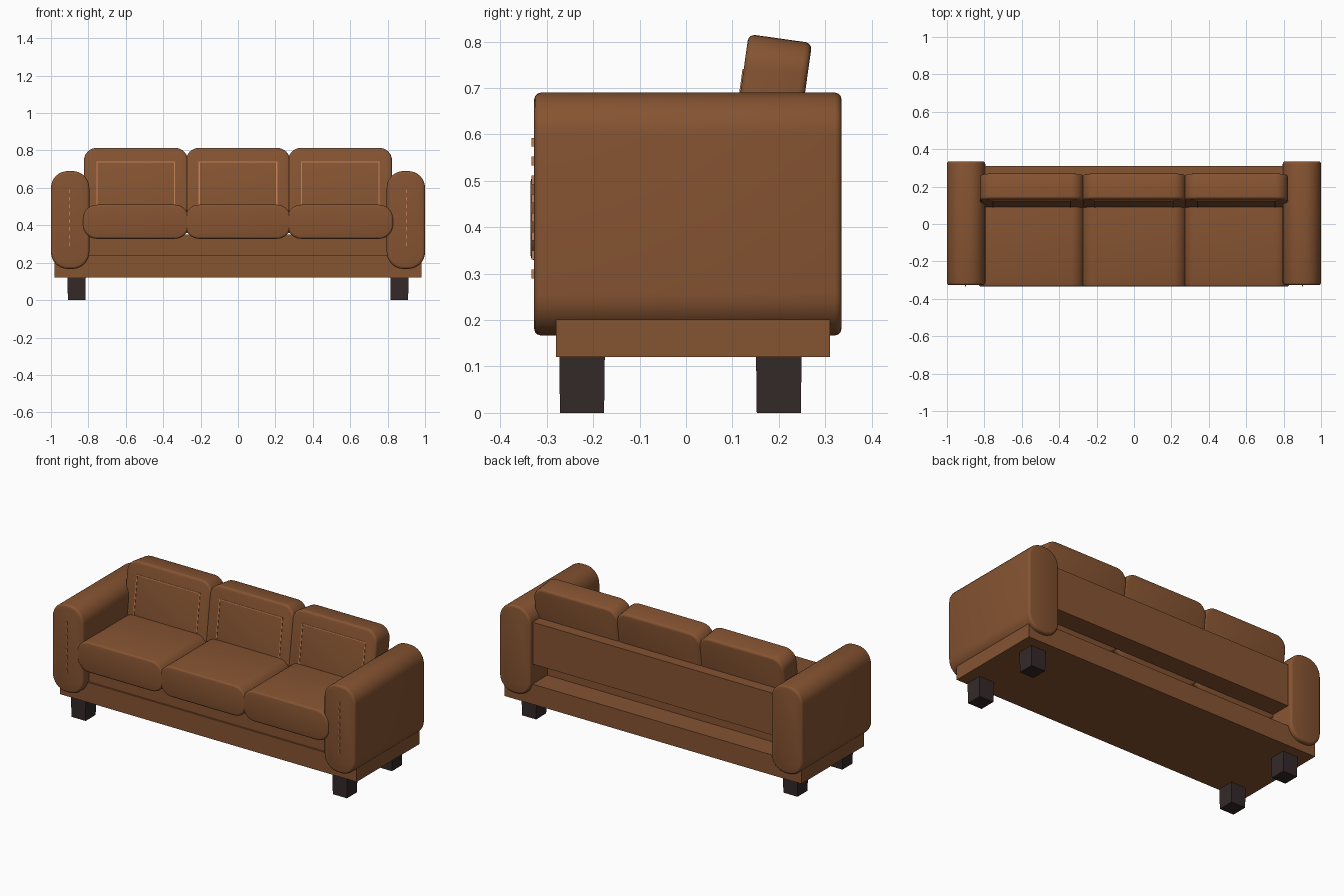
import bpy, bmesh, math
from mathutils import Matrix

if "Cube" in bpy.data.objects:
    bpy.data.objects.remove(bpy.data.objects["Cube"])


def material(name, color):
    m = bpy.data.materials.new(name)
    m.diffuse_color = (*color, 1)
    m.use_nodes = True
    m.node_tree.nodes["Principled BSDF"].inputs["Base Color"].default_value = m.diffuse_color
    return m


LEATHER = material("brown leather", (0.235, 0.087, 0.031))
STITCH = material("tan stitching", (0.53, 0.21, 0.09))
WOOD = material("dark wood", (0.035, 0.022, 0.022))


def finish(name, bm, mat, smooth=False):
    bmesh.ops.recalc_face_normals(bm, faces=bm.faces)
    me = bpy.data.meshes.new(name)
    bm.to_mesh(me)
    bm.free()
    me.materials.append(mat)
    ob = bpy.data.objects.new(name, me)
    bpy.context.collection.objects.link(ob)
    if smooth:
        bpy.ops.object.select_all(action='DESELECT')
        ob.select_set(True)
        bpy.context.view_layer.objects.active = ob
        bpy.ops.object.shade_smooth_by_angle(angle=math.radians(40))
    return ob


def add_box(bm, x0, x1, y0, y1, z0, z1):
    mat = Matrix.Translation(((x0 + x1) / 2, (y0 + y1) / 2, (z0 + z1) / 2)) @ \
        Matrix.Diagonal((x1 - x0, y1 - y0, z1 - z0, 1))
    return bmesh.ops.create_cube(bm, size=1, matrix=mat)["verts"]


def box(name, dims, mat=LEATHER):
    bm = bmesh.new()
    add_box(bm, *dims)
    return finish(name, bm, mat)


def pad(name, x0, x1, y0, y1, z0, z1, radius, edge):
    """Upholstered block: rounded rectangle in XZ, run along Y, softened ends."""
    bm = bmesh.new()
    add_box(bm, x0, x1, y0, y1, z0, z1)
    long_edges = [e for e in bm.edges if abs(e.verts[0].co.y - e.verts[1].co.y) > 0.01]
    bmesh.ops.bevel(bm, geom=long_edges, offset=radius, segments=8, profile=0.5, affect='EDGES')
    rims = [e for e in bm.edges if abs(e.verts[0].co.y - e.verts[1].co.y) < 1e-5]
    bmesh.ops.bevel(bm, geom=rims, offset=edge, segments=3, profile=0.5, affect='EDGES')
    return finish(name, bm, LEATHER, True)


# Plinth, seat deck and rear panel
box("base", (-0.98, 0.98, -0.28, 0.31, 0.12, 0.24))
box("seat_deck", (-0.82, 0.82, -0.27, 0.17, 0.24, 0.35))
box("back_panel", (-0.82, 0.82, 0.19, 0.31, 0.36, 0.61))

# Arms with a dashed seam down the front
for side, s in (("left", -1), ("right", 1)):
    xs = sorted((s * 0.795, s * 1.0))
    pad(side + "_arm", *xs, -0.327, 0.335, 0.167, 0.69, 0.09, 0.014)
    bm = bmesh.new()
    for i in range(8):
        z = 0.29 + i * 0.0405
        add_box(bm, s * 0.9 - 0.003, s * 0.9 + 0.003, -0.333, -0.325, z, z + 0.019)
    finish(side + "_arm_stitching", bm, STITCH)

# Seat and back cushions
LEAN = math.radians(-8)
PIVOT = Matrix.Translation((0, 0.1, 0.51))
for i, part in enumerate(("left", "middle", "right")):
    cx = (i - 1) * 0.546
    pad(part + "_seat_cushion", cx - 0.283, cx + 0.283, -0.335, 0.19, 0.328, 0.51, 0.075, 0.012)
    back = pad(part + "_back_cushion", cx - 0.278, cx + 0.278, 0.092, 0.23, 0.42, 0.818, 0.07, 0.014)
    # Stitched border on the cushion face
    bm = bmesh.new()
    sx, y0, y1 = cx - 0.0, 0.0895, 0.094
    for x in (sx - 0.207, sx + 0.207):
        add_box(bm, x - 0.003, x + 0.003, y0, y1, 0.5, 0.742)
    add_box(bm, sx - 0.207, sx + 0.207, y0, y1, 0.736, 0.742)
    seam = finish(part + "_back_stitching", bm, STITCH)
    for ob in (back, seam):
        ob.matrix_world = PIVOT @ Matrix.Rotation(LEAN, 4, 'X') @ PIVOT.inverted()

# Slightly tapered feet
for xn, x in (("left", -0.863), ("right", 0.863)):
    for yn, y in (("front", -0.224), ("rear", 0.2)):
        bm = bmesh.new()
        for v in add_box(bm, x - 0.049, x + 0.049, y - 0.049, y + 0.049, 0, 0.12):
            if v.co.z < 0.01:
                v.co.x = x + (v.co.x - x) * 0.95
                v.co.y = y + (v.co.y - y) * 0.97
        finish(f"{yn}_{xn}_leg", bm, WOOD)
